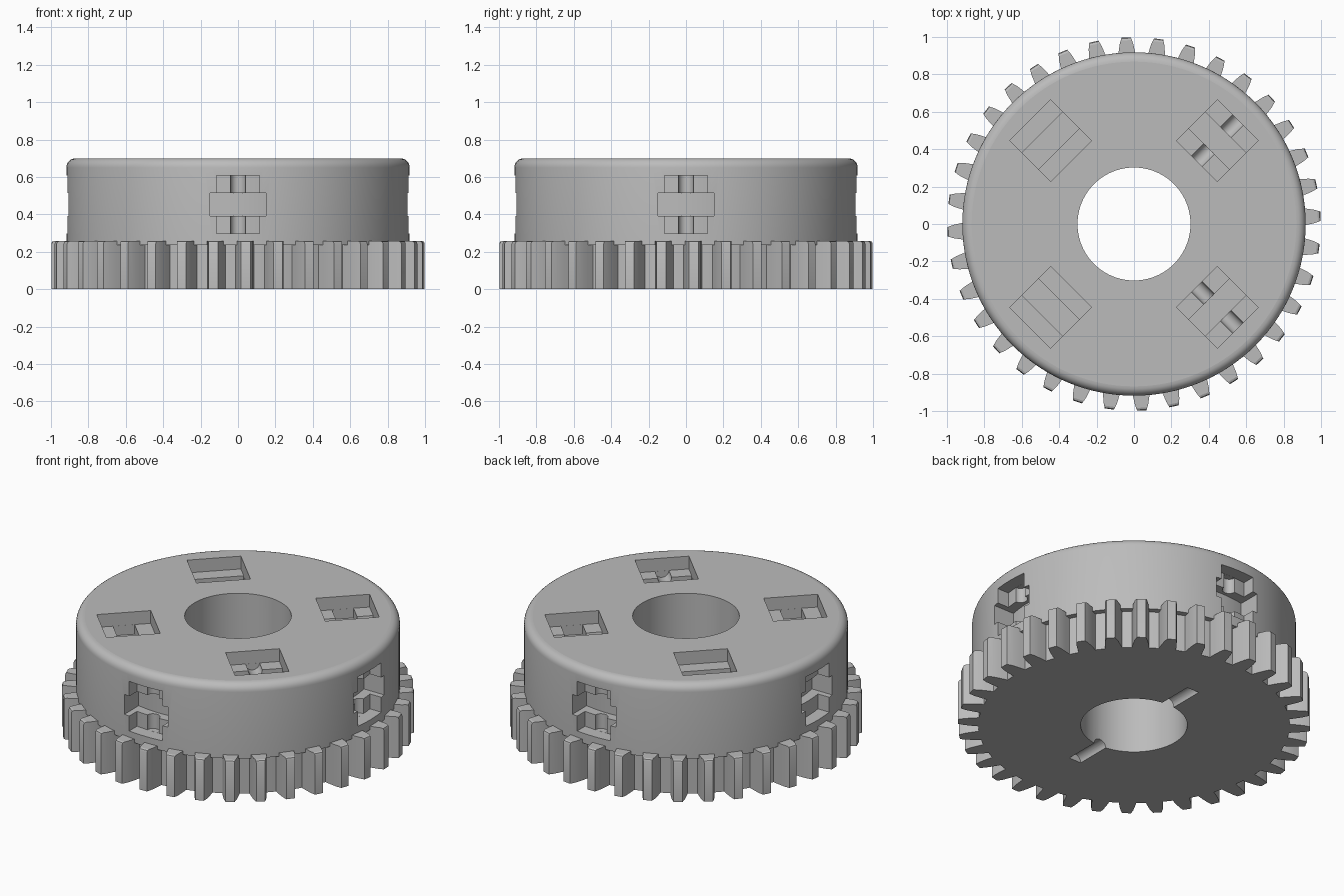
import bpy, bmesh
from math import sin, cos, pi, radians, sqrt
from mathutils import Matrix

cube = bpy.data.objects.get("Cube")
if cube:
    bpy.data.objects.remove(cube)

grey = bpy.data.materials.new("plain_grey")
grey.use_nodes = True
colour = (0.5, 0.5, 0.5, 1)
grey.diffuse_color = colour
grey.node_tree.nodes["Principled BSDF"].inputs["Base Color"].default_value = colour


def make(name, bm):
    bmesh.ops.recalc_face_normals(bm, faces=bm.faces)
    mesh = bpy.data.meshes.new(name)
    bm.to_mesh(mesh)
    bm.free()
    mesh.materials.append(grey)
    ob = bpy.data.objects.new(name, mesh)
    bpy.context.collection.objects.link(ob)
    return ob


def prism(bm, outline, z0, z1):
    low = [bm.verts.new((x, y, z0)) for x, y in outline]
    high = [bm.verts.new((x, y, z1)) for x, y in outline]
    bm.faces.new(low)
    bm.faces.new(high)
    n = len(outline)
    for i in range(n):
        j = (i + 1) % n
        bm.faces.new((low[i], low[j], high[j], high[i]))
    return low, high


def lathe(name, profile, steps):
    bm = bmesh.new()
    rings = [[bm.verts.new((r * cos(2 * pi * k / steps), r * sin(2 * pi * k / steps), z))
              for r, z in profile] for k in range(steps)]
    n = len(profile)
    for k in range(steps):
        a, b = rings[k], rings[(k + 1) % steps]
        for i in range(n):
            j = (i + 1) % n
            bm.faces.new((a[i], b[i], b[j], a[j]))
    return make(name, bm)


def cut(target, bm):
    cutter = make("cutter", bm)
    cutter.hide_render = True
    mod = target.modifiers.new("cut", "BOOLEAN")
    mod.operation = "DIFFERENCE"
    mod.solver = "EXACT"
    mod.object = cutter
    bpy.context.view_layer.objects.active = target
    bpy.ops.object.modifier_apply(modifier=mod.name)
    bpy.data.objects.remove(cutter)


def turned(bm, angle):
    bm.transform(Matrix.Rotation(angle, 4, "Z"))
    return bm


def box(x0, x1, half, z0, z1):
    bm = bmesh.new()
    prism(bm, [(x0, -half), (x1, -half), (x1, half), (x0, half)], z0, z1)
    return bm


def curved_slot(radius, half, z0, z1):
    # slot whose floor follows the round wall
    bm = bmesh.new()
    ys = [half * (i / 6 - 1) for i in range(13)]
    floor = [(sqrt(radius ** 2 - y * y), y) for y in ys]
    prism(bm, floor + [(1.0, half), (1.0, -half)], z0, z1)
    return bm


def rod(radius, length, centre, along_x):
    bm = bmesh.new()
    bmesh.ops.create_cone(bm, cap_ends=True, segments=24, radius1=radius,
                          radius2=radius, depth=length)
    if along_x:
        bm.transform(Matrix.Rotation(pi / 2, 4, "Y"))
    bm.transform(Matrix.Translation(centre))
    return bm


# drum with bore, rounded rim and narrower gear root
R, H, F = 0.918, 0.70, 0.05
rim = [(R - F + F * cos(radians(a)), H - F + F * sin(radians(a))) for a in range(0, 91, 15)]
drum = lathe("drum", [(0.302, 0), (0.882, 0), (0.882, 0.235), (R, 0.235)] + rim + [(0.302, H)], 128)

MID = 0.452
for k in range(4):
    # wall sockets
    a = k * pi / 2
    cut(drum, turned(curved_slot(0.84, 0.115, MID - 0.155, MID + 0.155), a))
    cut(drum, turned(curved_slot(0.78, 0.151, MID - 0.062, MID + 0.062), a))
    cut(drum, turned(rod(0.04, 0.309, (0.84, 0, MID), False), a))
    # top sockets
    b = a + pi / 4
    cut(drum, turned(box(0.475, 0.785, 0.155, H - 0.08, H + 0.1), b))
    cut(drum, turned(box(0.568, 0.692, 0.1545, H - 0.14, H + 0.1), b))
    cut(drum, turned(rod(0.04, 0.309, (0.63, 0, H - 0.08), True), b))

# round grooves under the bore
for a in (pi / 2, -pi / 2):
    cut(drum, turned(rod(0.042, 0.32, (0.36, 0, 0), True), a))

# gear teeth with eased upper tips
bm = bmesh.new()
tooth = [(0.875, -0.05), (0.92, -0.044), (0.965, -0.036), (0.998, -0.025),
         (0.998, 0.025), (0.965, 0.036), (0.92, 0.044), (0.875, 0.05)]
for k in range(36):
    a = radians(2.4 + 10 * k)
    outline = [(x * cos(a) - y * sin(a), x * sin(a) + y * cos(a)) for x, y in tooth]
    low, high = prism(bm, outline, 0, 0.258)
    tip = [e for e in bm.edges if e.verts[0] in high[3:5] and e.verts[1] in high[3:5]]
    bmesh.ops.bevel(bm, geom=tip, offset=0.015, segments=2, profile=0.5, affect="EDGES")
teeth = make("gear_teeth", bm)

for ob in (drum, teeth):
    bpy.ops.object.select_all(action="DESELECT")
    ob.select_set(True)
    bpy.context.view_layer.objects.active = ob
    bpy.ops.object.shade_smooth_by_angle(angle=radians(25))
    for p in ob.data.polygons:
        if abs(p.normal.z) > 0.999:
            p.use_smooth = False
